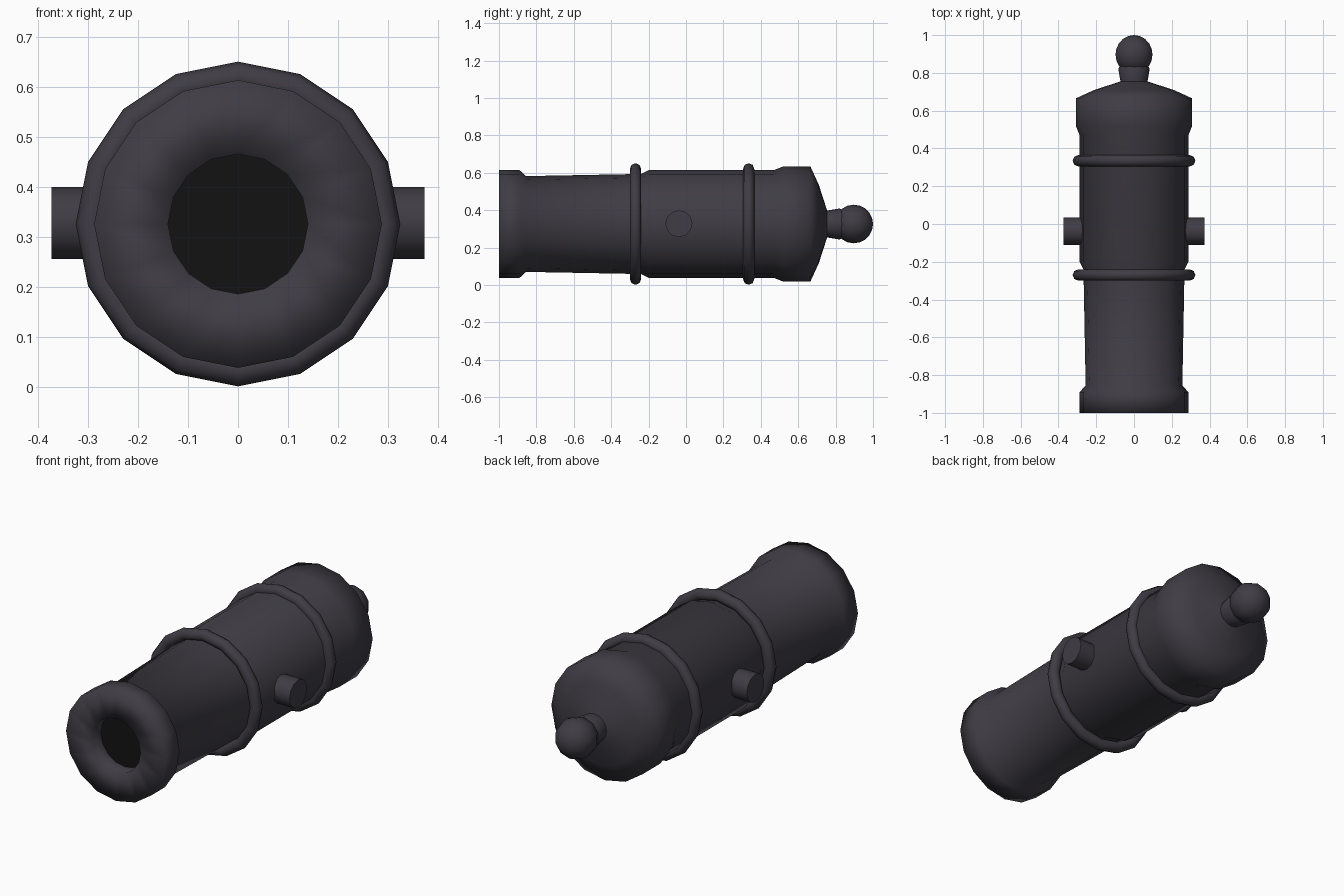
import bpy, bmesh, math

if "Cube" in bpy.data.objects:
    bpy.data.objects.remove(bpy.data.objects["Cube"])

AXIS_Z = 0.326


def material(name, rgb):
    m = bpy.data.materials.new(name)
    m.diffuse_color = (*rgb, 1)
    m.use_nodes = True
    m.node_tree.nodes["Principled BSDF"].inputs["Base Color"].default_value = m.diffuse_color
    return m


iron = material("dark_iron", (0.05, 0.046, 0.058))
black = material("bore_black", (0.007, 0.006, 0.007))


def lathe(name, profile, sides, cap_first=None):
    """Spin (y, radius) points around the barrel axis; both ends are capped."""
    bm = bmesh.new()
    rings = []
    for y, r in profile:
        angles = [2 * math.pi * i / sides for i in range(sides)]
        rings.append([bm.verts.new((r * math.sin(a), y, r * math.cos(a))) for a in angles])
    for a, b in zip(rings, rings[1:]):
        for i in range(sides):
            j = (i + 1) % sides
            bm.faces.new((a[i], a[j], b[j], b[i])).smooth = True
    first = bm.faces.new(rings[0])
    bm.faces.new(rings[-1])
    bmesh.ops.recalc_face_normals(bm, faces=bm.faces)
    me = bpy.data.meshes.new(name)
    me.materials.append(iron)
    if cap_first:
        me.materials.append(cap_first)
        first.material_index = 1
    bm.to_mesh(me)
    bm.free()
    ob = bpy.data.objects.new(name, me)
    ob.location.z = AXIS_Z
    bpy.context.collection.objects.link(ob)
    return ob


def finish(name, angle):
    ob = bpy.context.object
    ob.name = name
    ob.data.materials.append(iron)
    bpy.ops.object.shade_smooth_by_angle(angle=math.radians(angle))


# Barrel: shallow dark bore, flared muzzle, two body stages, breech dome
lathe("barrel", [
    (-0.925, 0.14), (-1.0, 0.14), (-1.0, 0.288), (-0.89, 0.288),
    (-0.855, 0.256), (-0.27, 0.267), (-0.24, 0.268), (-0.20, 0.288),
    (0.47, 0.288), (0.52, 0.308), (0.665, 0.308),
    (0.71, 0.21), (0.755, 0.07)], 16, black)

# Neck and knob at the breech
lathe("knob_neck", [(0.745, 0.07), (0.82, 0.083), (0.85, 0.07)], 16)
bpy.ops.mesh.primitive_uv_sphere_add(
    segments=10, ring_count=10, radius=0.103,
    location=(0, 0.897, AXIS_Z), rotation=(math.pi / 2, 0, 0))
finish("breech_knob", 60)

# Reinforcing rings
for name, y in (("front_ring", -0.27), ("rear_ring", 0.335)):
    bpy.ops.mesh.primitive_torus_add(
        major_segments=16, minor_segments=8, major_radius=0.295, minor_radius=0.03,
        location=(0, y, AXIS_Z), rotation=(math.pi / 2, 0, 0))
    finish(name, 60)

# Trunnions: one axle through the body
bpy.ops.mesh.primitive_cylinder_add(
    vertices=12, radius=0.072, depth=0.746,
    location=(0, -0.038, AXIS_Z + 0.002), rotation=(0, math.pi / 2, 0))
finish("trunnions", 50)
